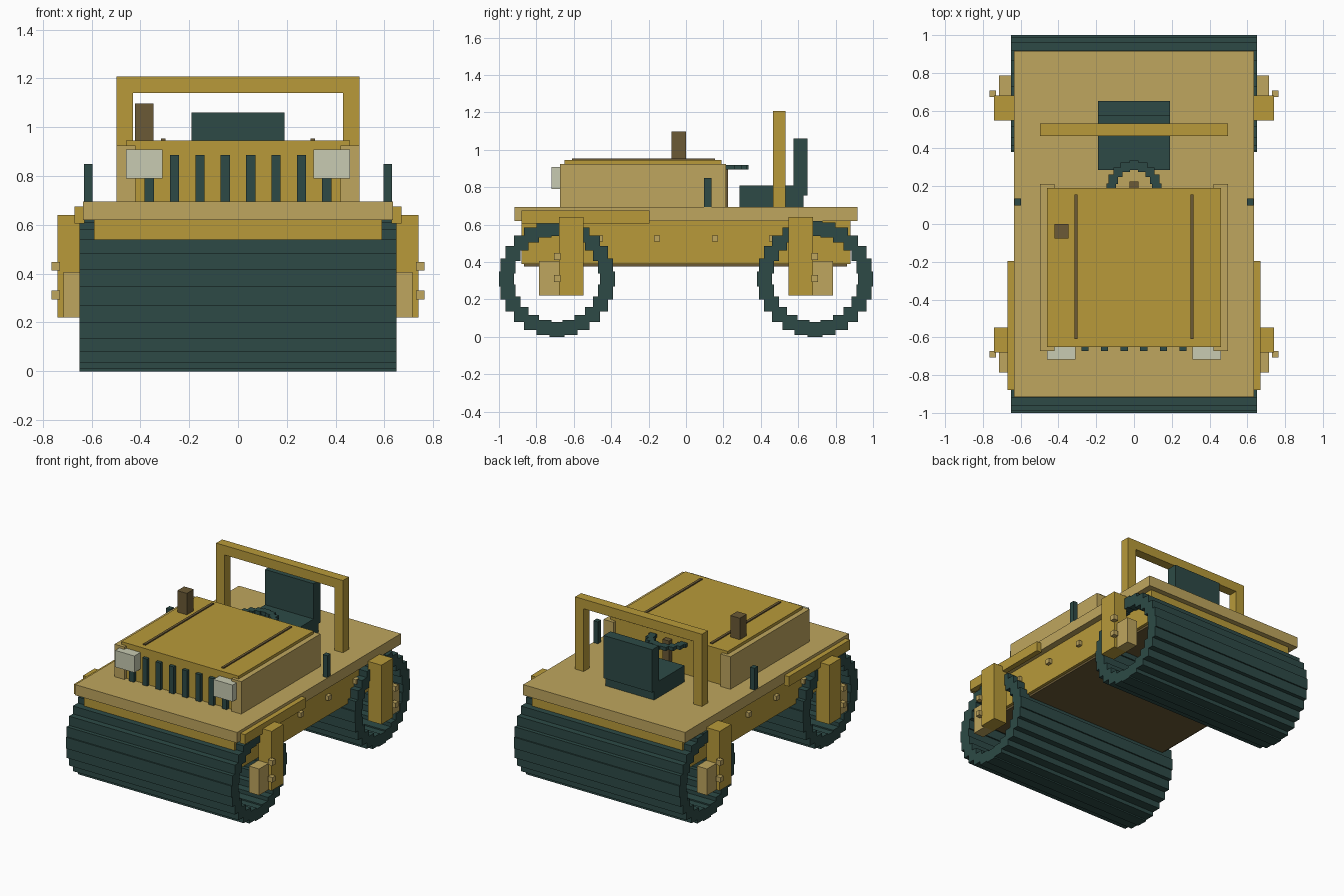
import bpy, bmesh, math
from mathutils import Matrix, Vector

cube = bpy.data.objects.get("Cube")
if cube:
    bpy.data.objects.remove(cube, do_unlink=True)


def material(name, *rgb):
    lin = [((c / 255 + 0.055) / 1.055) ** 2.4 for c in rgb] + [1]
    m = bpy.data.materials.new(name)
    m.use_nodes = True
    m.diffuse_color = lin
    m.node_tree.nodes["Principled BSDF"].inputs["Base Color"].default_value = lin
    return m


YELLOW = material("yellow paint", 184, 154, 58)
TAN = material("tan paint", 191, 166, 94)
TEAL = material("dark teal", 45, 74, 70)
BROWN = material("dark brown", 107, 90, 54)
PALE = material("lamp glass", 200, 203, 178)


def build(name, mat, boxes):
    """One object from boxes, each given as x, y and z ranges."""
    bm = bmesh.new()
    for ranges in boxes:
        low, high = (Vector(v) for v in zip(*ranges))
        size = Matrix.Diagonal((high - low).to_4d())
        size[3][3] = 1
        bmesh.ops.create_cube(bm, size=1, matrix=Matrix.Translation((low + high) / 2) @ size)
    mesh = bpy.data.meshes.new(name)
    bm.to_mesh(mesh)
    bm.free()
    mesh.materials.append(mat)
    obj = bpy.data.objects.new(name, mesh)
    bpy.context.collection.objects.link(obj)
    return obj


def flip(r):
    return (-r[1], -r[0])


def pair(x, y, z):
    """A box and its copy on the other side."""
    return [(x, y, z), (flip(x), y, z)]


def four(x, y, z):
    """A box at each of the four corners."""
    return pair(x, y, z) + pair(x, flip(y), z)


def around(c, half):
    return (c - half, c + half)


def circle(count, radius):
    for i in range(count):
        a = math.tau * i / count
        yield radius * math.cos(a), radius * math.sin(a)


# Hollow rollers made of straight bars set in a ring
for name, cy in (("front_roller", -0.69), ("rear_roller", 0.69)):
    build(name, TEAL, [((-0.65, 0.65), around(cy + u, 0.04), around(0.31 + v, 0.04))
                       for u, v in circle(24, 0.27)])

# Chassis and deck
build("chassis", YELLOW, [((-0.59, 0.59), (-0.88, 0.88), (0.39, 0.62))])
build("belly_plate", BROWN, [((-0.57, 0.57), (-0.865, 0.86), (0.375, 0.39))])
build("deck", TAN, [((-0.635, 0.635), (-0.917, 0.917), (0.62, 0.695))])
build("side_rails", YELLOW, pair((0.63, 0.67), (-0.88, -0.195), (0.605, 0.675)))
build("chassis_bolts", TAN, [b for y in (0.155, 0.46)
                             for b in four((0.58, 0.615), around(y, 0.017), (0.51, 0.543))])

# Roller brackets
build("roller_brackets", YELLOW, four((0.635, 0.74), (0.548, 0.68), (0.22, 0.64)))
build("bracket_blocks", TAN, four((0.635, 0.715), (0.68, 0.785), (0.22, 0.407)))
build("bracket_bolts", TAN, [b for z in (0.312, 0.43)
                             for b in four((0.73, 0.765), (0.672, 0.707), around(z, 0.018))])

# Engine hood
build("hood_core", YELLOW, [((-0.42, 0.42), (-0.65, 0.19), (0.695, 0.925)),
                            ((-0.46, 0.46), (-0.65, 0.19), (0.92, 0.945))])
build("hood_sides", TAN, pair((0.42, 0.497), (-0.673, 0.213), (0.695, 0.925)))
build("hood_strips", BROWN, pair((0.298, 0.316), (-0.61, 0.155), (0.94, 0.953)))
build("grille_bars", TEAL, [(around((i - 3.5) * 0.104, 0.019), (-0.673, -0.64), (0.695, 0.887))
                            for i in range(8)])
build("headlights", PALE, pair((0.31, 0.46), (-0.718, -0.645), (0.79, 0.908)))
build("exhaust", BROWN, [((-0.422, -0.347), (-0.077, 0), (0.93, 1.097))])

# Driver's place
build("seat", TEAL, [((-0.19, 0.19), (0.287, 0.628), (0.69, 0.81)),
                     ((-0.19, 0.19), (0.575, 0.65), (0.757, 1.06))])
build("steering_column", BROWN, [((-0.025, 0.025), (0.18, 0.225), (0.69, 0.915))])
build("steering_wheel", TEAL, [(around(u, 0.025), around(0.19 + v, 0.025), (0.895, 0.92))
                               for u, v in circle(16, 0.12)])
build("control_levers", TEAL, pair((0.597, 0.632), (0.097, 0.135), (0.69, 0.85)))

# Roll bar
build("roll_bar", YELLOW, pair((0.43, 0.497), (0.465, 0.532), (0.69, 1.14))
      + [((-0.497, 0.497), (0.465, 0.532), (1.14, 1.207))])
